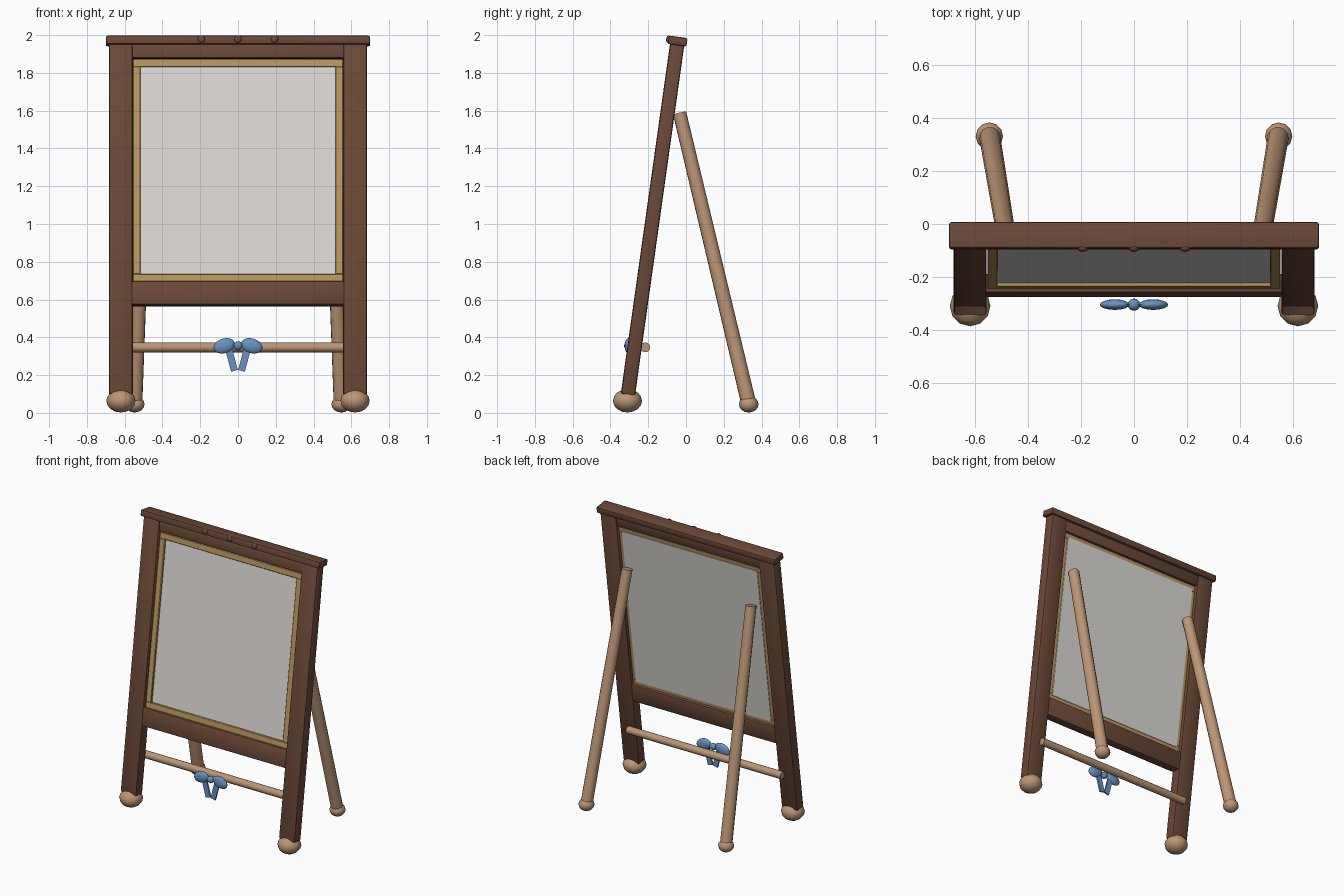
import bpy, bmesh, math
from mathutils import Matrix, Vector

if "Cube" in bpy.data.objects:
    bpy.data.objects.remove(bpy.data.objects["Cube"])


def material(name, rgb):
    m = bpy.data.materials.new(name)
    m.diffuse_color = (*rgb, 1)
    m.use_nodes = True
    m.node_tree.nodes["Principled BSDF"].inputs["Base Color"].default_value = m.diffuse_color
    return m


DARK = material("dark_wood", (0.145, 0.066, 0.038))
LIGHT = material("light_wood", (0.50, 0.305, 0.18))
GOLD = material("gold_trim", (0.48, 0.31, 0.115))
PANEL = material("pale_panel", (0.72, 0.69, 0.66))
BLUE = material("blue_ribbon", (0.14, 0.285, 0.54))

# leaning plane of the front frame: x across, y depth, z up the slope
LEAN = Matrix.Translation((0, -0.321, 0)) @ Matrix.Rotation(-math.radians(8), 4, 'X')
FLAT = Matrix.Identity(4)


def finish(name, bm, mat, smooth=True):
    me = bpy.data.meshes.new(name)
    bmesh.ops.recalc_face_normals(bm, faces=bm.faces)
    bm.to_mesh(me)
    bm.free()
    me.materials.append(mat)
    ob = bpy.data.objects.new(name, me)
    bpy.context.collection.objects.link(ob)
    if smooth:
        bpy.ops.object.select_all(action='DESELECT')
        ob.select_set(True)
        bpy.context.view_layer.objects.active = ob
        bpy.ops.object.shade_smooth_by_angle(angle=math.radians(40))
    return ob


def box(name, centre, size, mat, bevel=0.0, space=FLAT, segments=2):
    bm = bmesh.new()
    bmesh.ops.create_cube(bm, size=1)
    bmesh.ops.scale(bm, vec=size, verts=bm.verts)
    if bevel:
        bmesh.ops.bevel(bm, geom=bm.edges[:], offset=bevel, segments=segments,
                        profile=0.5, affect='EDGES')
    bm.transform(space @ Matrix.Translation(centre))
    return finish(name, bm, mat)


def ball(name, centre, radii, mat, space=FLAT, tilt=0.0, u=12, v=8):
    bm = bmesh.new()
    bmesh.ops.create_uvsphere(bm, u_segments=u, v_segments=v, radius=1)
    bm.transform(space @ Matrix.Translation(centre) @ Matrix.Rotation(tilt, 4, 'Y')
                 @ Matrix.Diagonal((*radii, 1)))
    return finish(name, bm, mat)


def rod(name, a, b, r1, r2, mat, sides=12):
    a, b = Vector(a), Vector(b)
    bm = bmesh.new()
    bmesh.ops.create_cone(bm, cap_ends=True, segments=sides, radius1=r1, radius2=r2,
                          depth=(b - a).length)
    rot = (b - a).to_track_quat('Z', 'Y').to_matrix().to_4x4()
    bm.transform(Matrix.Translation((a + b) / 2) @ rot)
    return finish(name, bm, mat)


# front frame rails
box("top_cap", (0, 0, 1.988), (1.40, 0.10, 0.045), DARK, 0.009, LEAN)
box("upper_rail", (0, 0, 1.932), (1.13, 0.06, 0.08), DARK, 0.01, LEAN)
box("lower_rail", (0, 0, 0.637), (1.13, 0.076, 0.13), DARK, 0.014, LEAN)

# studs on the top cap
for i, x in enumerate((-0.194, 0, 0.194)):
    ball(f"cap_stud_{i}", (x, -0.05, 1.991), (0.02, 0.012, 0.02), DARK, LEAN)

# gold trim and display panel
for z, n in ((1.868, "top"), (0.720, "bottom")):
    box(f"trim_{n}", (0, 0, z), (1.11, 0.04, 0.042), GOLD, 0.003, LEAN, 1)
box("display_panel", (0, 0.009, 1.294), (1.06, 0.03, 1.135), PANEL, 0, LEAN)

for s, n in ((-1, "left"), (1, "right")):
    box(f"trim_{n}", (s * 0.535, 0, 1.294), (0.04, 0.04, 1.11), GOLD, 0.003, LEAN, 1)
    # front posts and feet
    box(f"front_post_{n}", (s * 0.62, 0, 1.035), (0.126, 0.076, 1.88), DARK, 0.013, LEAN)
    ball(f"front_foot_{n}", (s * 0.62, -0.31, 0.064), (0.077, 0.077, 0.062), LIGHT)
    # splayed back legs and feet
    rod(f"back_leg_{n}", (s * 0.546, 0.332, 0.05), (s * 0.485, -0.034, 1.588),
        0.04, 0.036, LIGHT)
    ball(f"back_foot_{n}", (s * 0.547, 0.332, 0.046), (0.052, 0.052, 0.044), LIGHT)
    # ribbon bow loops and tails
    ball(f"bow_loop_{n}", (s * 0.073, -0.305, 0.355), (0.058, 0.02, 0.039), BLUE,
         tilt=s * math.radians(17), u=16, v=10)
    tail = Matrix.Translation((s * 0.033, -0.303, 0.277)) @ Matrix.Rotation(
        s * math.radians(15), 4, 'Y')
    box(f"bow_tail_{n}", (0, 0, 0), (0.037, 0.012, 0.112), BLUE, 0, tail)

# cross dowel behind the posts, and the bow's knot
rod("cross_dowel", (-0.605, -0.215, 0.347), (0.605, -0.215, 0.347), 0.026, 0.026, LIGHT)
ball("bow_knot", (0, -0.305, 0.355), (0.024, 0.023, 0.024), BLUE)
